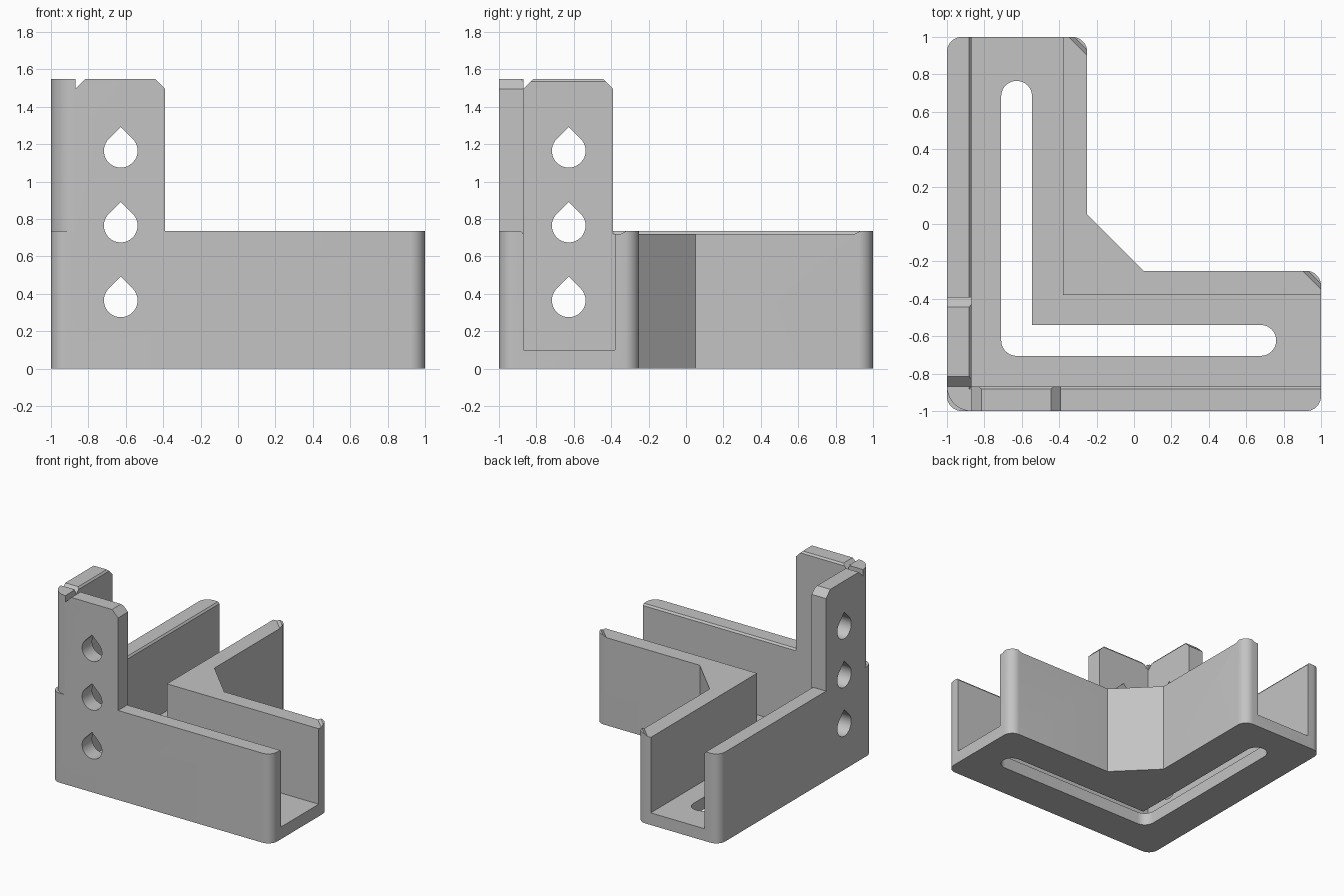
import bpy, bmesh, math
from mathutils import Vector

old = bpy.data.objects.get("Cube")
if old:
    bpy.data.objects.remove(old, do_unlink=True)

grey = bpy.data.materials.new("plain grey")
grey.use_nodes = True
grey.diffuse_color = (0.55, 0.55, 0.55, 1)
grey.node_tree.nodes["Principled BSDF"].inputs["Base Color"].default_value = grey.diffuse_color

# How a profile point (u, v) and a depth w become a position
UP = lambda u, v, w: (u, v, w)
FRONT = lambda u, v, w: (u, w, v)
SIDE = lambda u, v, w: (w, u, v)


def rounded(corners, steps=10):
    """Outline from (x, y, radius) corners, each replaced by an arc."""
    out = []
    for i, (x, y, r) in enumerate(corners):
        p = Vector((x, y))
        if r == 0:
            out.append((x, y))
            continue
        a = (Vector(corners[i - 1][:2]) - p).normalized()
        b = (Vector(corners[(i + 1) % len(corners)][:2]) - p).normalized()
        for k in range(steps + 1):
            t = k / steps * math.pi / 2
            out.append(tuple(p + a * r * (1 - math.sin(t)) + b * r * (1 - math.cos(t))))
    return out


def solid(name, profile, lo, hi, place=UP, top=None):
    """Closed prism, or a taper when a second profile is given."""
    bm = bmesh.new()
    low = [bm.verts.new(place(u, v, lo)) for u, v in profile]
    high = [bm.verts.new(place(u, v, hi)) for u, v in (top or profile)]
    bm.faces.new(low)
    bm.faces.new(high)
    n = len(low)
    for i in range(n):
        j = (i + 1) % n
        bm.faces.new((low[i], low[j], high[j], high[i]))
    bmesh.ops.recalc_face_normals(bm, faces=bm.faces)
    mesh = bpy.data.meshes.new(name)
    bm.to_mesh(mesh)
    bm.free()
    mesh.materials.append(grey)
    ob = bpy.data.objects.new(name, mesh)
    bpy.context.collection.objects.link(ob)
    return ob


def combine(target, tool, operation="DIFFERENCE"):
    tool.hide_render = True
    mod = target.modifiers.new("bool", "BOOLEAN")
    mod.operation, mod.solver, mod.object = operation, "EXACT", tool
    bpy.context.view_layer.objects.active = target
    bpy.ops.object.modifier_apply(modifier=mod.name)
    bpy.data.objects.remove(tool, do_unlink=True)


def angle_outline(outer, inner, end):
    return [(outer, outer), (end, outer), (end, inner),
            (inner, inner), (inner, end), (outer, end)]


# L-shaped body with rounded ends and a diagonal inner corner
R = 0.08
bracket = solid("corner_bracket", rounded([
    (-1, -1, R), (1, -1, R), (1, -0.25, R), (0.05, -0.25, 0),
    (-0.25, 0.05, 0), (-0.25, 1, R), (-1, 1, R)]), 0, 0.735)

# Open channel, and the bevel along the inner edge of the outer walls
combine(bracket, solid("channel_cutter", angle_outline(-0.87, -0.38, 1.2), 0.1, 2))
combine(bracket, solid("bevel_cutter", angle_outline(-0.87, -0.45, 1.2), 0.72, 0.75,
                       top=angle_outline(-0.894, -0.45, 1.2)))


# Inner walls are slightly lower, leaving a sloped bump at each end corner
def bump_outline(s):
    return [(-0.45, -0.45), (1.1 + s, -0.45), (0.8 + s, -0.15), (0, -0.15),
            (-0.15, 0), (-0.15, 0.8 + s), (-0.45, 1.1 + s)]


combine(bracket, solid("inner_wall_cutter", bump_outline(0), 0.72, 0.75, top=bump_outline(0.06)))

# Raised corner tower
tower = solid("tower", rounded([
    (-1, -1, 0.13), (-0.39, -1, 0), (-0.39, -0.87, 0),
    (-0.87, -0.87, 0), (-0.87, -0.39, 0), (-1, -0.39, 0)]), 0.5, 1.55)
square = lambda a: [(a, a), (-0.3, a), (-0.3, -0.3), (a, -0.3)]
combine(tower, solid("tower_bevel_cutter", square(-0.87), 1.535, 1.565, top=square(-0.894)))
for place in (FRONT, SIDE):
    combine(tower, solid("notch_cutter", [(-0.87, 1.495), (-0.77, 1.595), (-0.87, 1.595)],
                         -1.1, -0.8, place))
    combine(tower, solid("end_chamfer_cutter", [(-0.38, 1.485), (-0.38, 1.6), (-0.495, 1.6)],
                         -1.1, -0.8, place))
combine(bracket, tower, "UNION")

# Teardrop holes through both outer walls
for place in (FRONT, SIDE):
    for z in (0.365, 0.765, 1.165):
        drop = [(-0.627, z + 0.127)]
        for k in range(33):
            t = math.radians(135 + 270 * k / 32)
            drop.append((-0.627 + 0.09 * math.cos(t), z + 0.09 * math.sin(t)))
        combine(bracket, solid("hole_cutter", drop, -1.1, -0.8, place))

# L-shaped slot through the floor
S = 0.082
combine(bracket, solid("slot_cutter", rounded([
    (-0.71, -0.705, S), (0.76, -0.705, S), (0.76, -0.54, S),
    (-0.545, -0.54, 0), (-0.545, 0.765, S), (-0.71, 0.765, S)]), -0.1, 0.2))

bpy.ops.object.select_all(action="DESELECT")
bracket.select_set(True)
bpy.context.view_layer.objects.active = bracket
bpy.ops.object.shade_smooth_by_angle(angle=math.radians(30))
